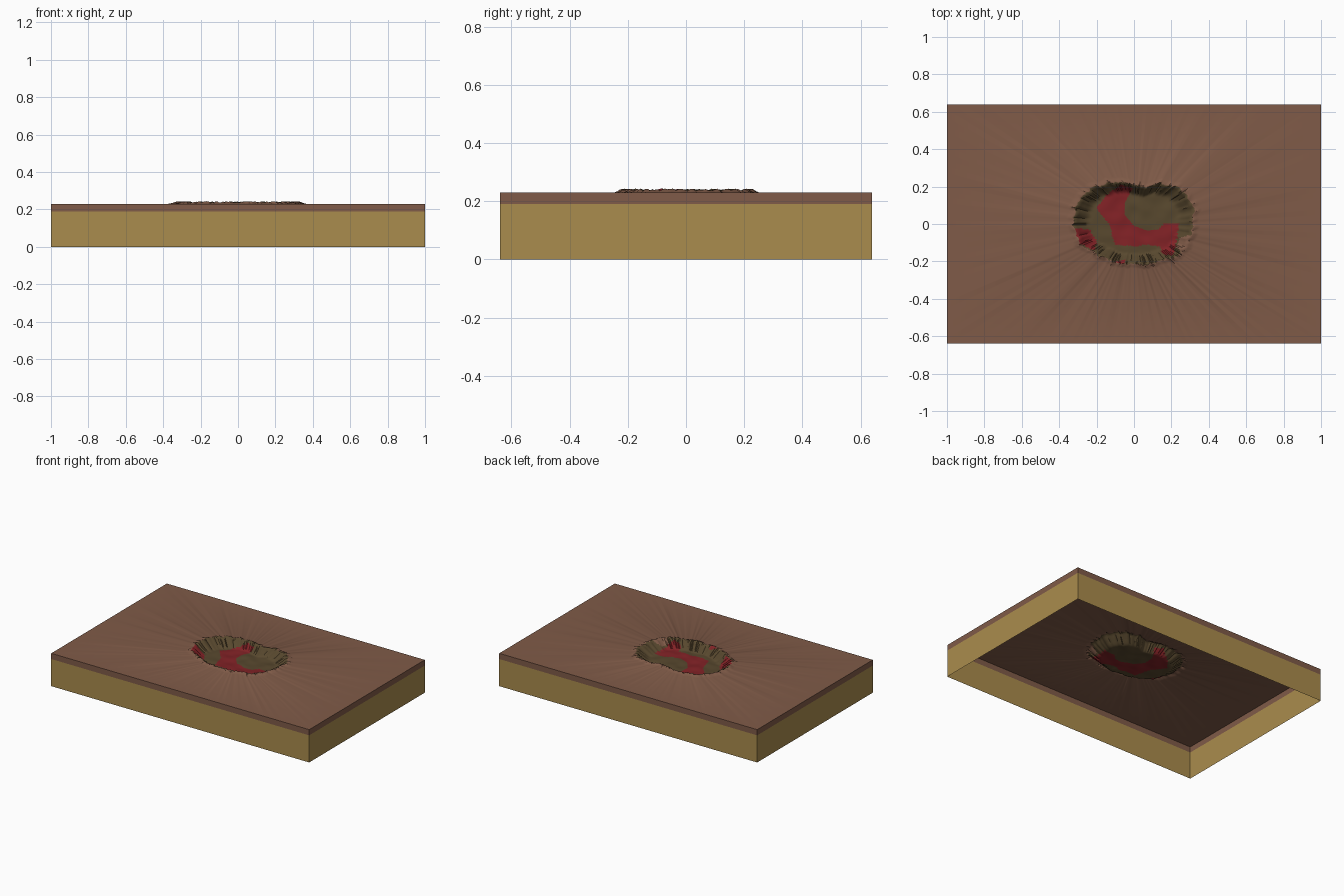
import bpy
import bmesh
import math
import random
from mathutils import noise, Vector

random.seed(4)
if "Cube" in bpy.data.objects:
    bpy.data.objects.remove(bpy.data.objects["Cube"])

HALF_X, HALF_Y = 1.0, 0.64
TOP, SEAM = 0.23, 0.19
DEPTH, LIP = 0.045, 0.011


def material(name, srgb):
    color = [(c / 255 / 12.92) if c < 11 else ((c / 255 + 0.055) / 1.055) ** 2.4 for c in srgb] + [1]
    mat = bpy.data.materials.new(name)
    mat.use_nodes = True
    mat.diffuse_color = color
    bsdf = mat.node_tree.nodes["Principled BSDF"]
    bsdf.inputs["Base Color"].default_value = color
    bsdf.inputs["Roughness"].default_value = 0.8
    return mat


skin = material("skin brown", (128, 91, 72))
fat = material("fat yellow", (170, 140, 77))
tissue = material("dead tissue brown", (88, 72, 46))
flesh = material("raw flesh red", (130, 34, 38))

# Wound outline radius, sampled evenly around the circle
OUTLINE = [.315, .33, .31, .265, .205, .21, .235, .265, .30, .325,
           .325, .31, .26, .235, .22, .21, .225, .24, .285, .305]

# Raw flesh patches in plan
PATCHES = [
    [(-.07, .21), (-.01, .19), (-.05, .11), (-.05, .05), (0, -.01), (.07, -.035),
     (.13, -.03), (.16, 0), (.24, 0), (.23, -.07), (.21, -.17), (.15, -.16),
     (.14, -.12), (.06, -.11), (.02, -.12), (-.1, -.11), (-.12, -.06),
     (-.13, 0), (-.17, .04), (-.2, .09), (-.14, .16)],
    [(-.34, -.02), (-.24, -.03), (-.2, -.09), (-.21, -.14), (-.32, -.09)],
    [(-.1, -.2), (-.05, -.19), (-.04, -.24), (-.09, -.24)],
]
SKIN_FLAP = [(.22, -.13), (.25, -.07), (.3, -.06), (.27, -.15)]


def inside(x, y, poly):
    hit = False
    for (ax, ay), (bx, by) in zip(poly, poly[1:] + poly[:1]):
        if (ay > y) != (by > y) and x < ax + (bx - ax) * (y - ay) / (by - ay):
            hit = not hit
    return hit


def rim_radius(angle):
    n = len(OUTLINE)
    f = angle / math.tau * n
    i, t = int(f), f % 1
    t = t * t * (3 - 2 * t)
    return OUTLINE[i % n] * (1 - t) + OUTLINE[(i + 1) % n] * t


def smooth(a, b, t):
    t = min(max((t - a) / (b - a), 0), 1)
    return t * t * (3 - 2 * t)


def strip(bm, inner, outer):
    n = len(inner)
    return [bm.faces.new((inner[k], outer[k], outer[(k + 1) % n], inner[(k + 1) % n]))
            for k in range(n)]


def finish(name, bm, mats):
    mesh = bpy.data.meshes.new(name)
    bm.to_mesh(mesh)
    bm.free()
    obj = bpy.data.objects.new(name, mesh)
    for mat in mats:
        mesh.materials.append(mat)
    bpy.context.collection.objects.link(obj)
    return obj


# Skin sheet: rings from the wound centre out to the rectangular edge
corner = math.atan2(HALF_Y, HALF_X)
angles = sorted([math.tau * (k + 0.5) / 200 for k in range(200)] +
                [corner, math.pi - corner, math.pi + corner, math.tau - corner])
rims = [rim_radius(a) * random.uniform(0.975, 1.025) for a in angles]
lips = [LIP * random.uniform(0.5, 1.25) for a in angles]


def height(x, y, t, lip):
    bump = noise.noise(Vector((x * 14, y * 14, 0))) * 0.006
    floor = -DEPTH * (1 - smooth(0.72, 0.99, t)) + bump * (1 - smooth(0.8, 1, t))
    crest = lip * smooth(0.9, 1, t) * (1 - smooth(1.0, 1.12, t))
    return TOP + floor + crest


bm = bmesh.new()
levels = [k / 32 for k in range(1, 33)] + [1.03, 1.07, 1.12]
rings = []
for t in levels:
    ring = []
    for a, r, lip in zip(angles, rims, lips):
        x, y = math.cos(a) * r * t, math.sin(a) * r * t
        ring.append(bm.verts.new((x, y, height(x, y, t, lip))))
    rings.append(ring)

# Straight outer edge and the side band of skin
for z in (TOP, SEAM):
    ring = []
    for a in angles:
        c, s = math.cos(a), math.sin(a)
        d = min(HALF_X / max(abs(c), 1e-6), HALF_Y / max(abs(s), 1e-6))
        ring.append(bm.verts.new((c * d, s * d, z)))
    rings.append(ring)

centre = bm.verts.new((0, 0, height(0, 0, 0, 0)))
wound_faces = [bm.faces.new((centre, rings[0][k], rings[0][(k + 1) % len(angles)]))
               for k in range(len(angles))]
for k in range(len(rings) - 1):
    faces = strip(bm, rings[k], rings[k + 1])
    if levels[min(k + 1, len(levels) - 1)] <= 1.0:
        wound_faces += faces

# Wound colours by patch
for face in wound_faces:
    x, y, _ = face.calc_center_median()
    if inside(x, y, SKIN_FLAP):
        continue
    face.material_index = 2 if any(inside(x, y, p) for p in PATCHES) else 1

sheet = finish("skin_sheet", bm, [skin, tissue, flesh])
bpy.context.view_layer.objects.active = sheet
sheet.select_set(True)
bpy.ops.object.shade_smooth_by_angle(angle=math.radians(40))

# Fat layer: open walls under the skin
bm = bmesh.new()
loops = [[bm.verts.new((sx * HALF_X, sy * HALF_Y, z))
          for sx, sy in ((1, 1), (-1, 1), (-1, -1), (1, -1))] for z in (SEAM, 0)]
strip(bm, *loops)
finish("fat_walls", bm, [fat])
